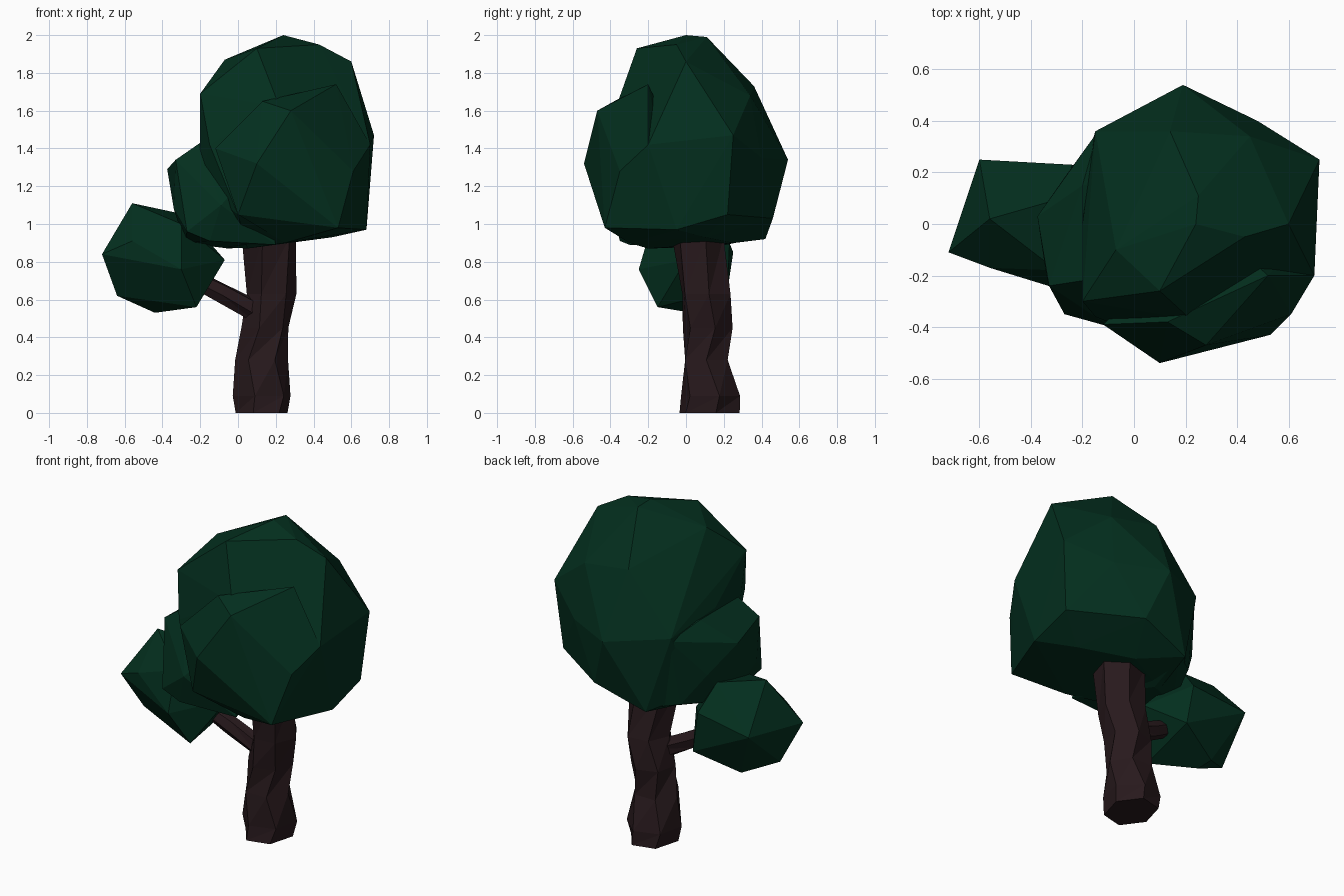
import bpy, bmesh, math
from mathutils import Vector


def material(name, rgb):
    m = bpy.data.materials.new(name)
    m.diffuse_color = (*rgb, 1)
    return m


LEAF = material("dark_green", (0.001, 0.028, 0.013))
BARK = material("dark_brown", (0.021, 0.010, 0.012))


def finish(bm, name, mat):
    bmesh.ops.recalc_face_normals(bm, faces=bm.faces)
    mesh = bpy.data.meshes.new(name)
    bm.to_mesh(mesh)
    bm.free()
    mesh.materials.append(mat)
    ob = bpy.data.objects.new(name, mesh)
    bpy.context.collection.objects.link(ob)
    return ob


def clump(name, points):
    """Faceted leaf mass: convex hull over a few corner points."""
    bm = bmesh.new()
    for p in points:
        bm.verts.new(p)
    res = bmesh.ops.convex_hull(bm, input=bm.verts)
    loose = {v for v in res["geom_interior"] if isinstance(v, bmesh.types.BMVert)}
    bmesh.ops.delete(bm, geom=list(loose), context='VERTS')
    finish(bm, name, LEAF)


def loft(name, rings, sides, axis=Vector((0, 0, 1))):
    """Tapered limb: rings of (centre, radius a, radius b, twist)."""
    bm = bmesh.new()
    if abs(axis.z) == 1:
        u, w = Vector((1, 0, 0)), Vector((0, 1, 0))
    else:
        u = Vector((0, 1, 0)).cross(axis).normalized()
        w = axis.cross(u).normalized()
    loops = []
    for c, ra, rb, twist in rings:
        angles = [math.tau * i / sides + twist for i in range(sides)]
        loops.append([bm.verts.new(Vector(c) + u * ra * math.cos(a) + w * rb * math.sin(a))
                      for a in angles])
    for lo, hi in zip(loops, loops[1:]):
        for i in range(sides):
            j = (i + 1) % sides
            bm.faces.new((lo[i], lo[j], hi[j]))
            bm.faces.new((lo[i], hi[j], hi[i]))
    bm.faces.new(loops[0][::-1])
    bm.faces.new(loops[-1])
    finish(bm, name, BARK)


# Trunk, slightly crooked
loft("trunk", [
    ((0.125, 0.125, 0.00), 0.140, 0.168, 0.2),
    ((0.125, 0.130, 0.09), 0.160, 0.160, 0.3),
    ((0.125, 0.108, 0.28), 0.140, 0.130, 0.0),
    ((0.142, 0.115, 0.45), 0.130, 0.135, 0.3),
    ((0.178, 0.108, 0.63), 0.132, 0.140, 0.1),
    ((0.163, 0.062, 0.93), 0.150, 0.140, 0.3),
    ((0.163, 0.050, 1.10), 0.120, 0.120, 0.3)], 6)

# Side branch
start, end = Vector((0.14, 0.08, 0.515)), Vector((-0.32, 0.02, 0.755))
loft("branch", [(start, 0.06, 0.055, 0.2), (start.lerp(end, 0.5), 0.055, 0.05, 0.4),
                (end, 0.045, 0.04, 0.2)], 6, (end - start).normalized())

# Main crown
clump("crown", [
    (0.24, 0.0, 2.0), (0.25, 0.11, 1.99), (0.43, -0.05, 1.95), (0.6, 0.0, 1.86),
    (-0.07, -0.1, 1.87), (0.10, -0.26, 1.93), (-0.2, -0.30, 1.69), (-0.2, 0.0, 1.45),
    (0.14, 0.36, 1.73), (0.45, 0.34, 1.68), (0.19, 0.54, 1.34), (0.48, 0.40, 1.35),
    (0.72, 0.25, 1.47), (0.70, -0.2, 1.42), (0.68, 0.22, 1.05), (0.68, -0.05, 0.97),
    (0.53, -0.42, 0.98), (0.22, -0.37, 1.62), (-0.15, -0.36, 1.42), (0.0, -0.42, 1.05),
    (-0.15, 0.36, 1.38), (-0.02, 0.42, 0.92), (0.3, 0.46, 1.03), (0.05, -0.2, 0.87),
    (0.25, -0.3, 0.90), (0.5, 0.1, 0.93), (0.2, 0.25, 0.90), (-0.2, -0.2, 1.2),
    (-0.2, 0.2, 1.0), (-0.1, 0.1, 0.88)])

# Front swelling of the crown
clump("front_clump", [
    (0.28, -0.47, 1.60), (0.1, -0.54, 1.32), (0.0, -0.44, 1.05), (0.61, -0.35, 1.28),
    (0.24, -0.46, 1.09), (0.53, -0.43, 0.98), (0.52, -0.2, 1.74), (0.13, -0.38, 1.65),
    (-0.12, -0.39, 1.40), (0.25, -0.3, 0.90), (0.70, -0.2, 1.42), (0.3, 0.0, 1.3),
    (0.68, -0.05, 0.97)])

# Lower left bulge
clump("lower_clump", [
    (-0.375, 0.03, 1.29), (-0.33, -0.24, 1.34), (-0.34, -0.2, 1.08), (-0.27, -0.35, 0.96),
    (-0.28, 0.0, 0.90), (-0.05, 0.12, 0.87), (-0.16, 0.28, 0.95), (-0.27, 0.18, 1.12),
    (-0.09, -0.40, 1.1), (-0.15, -0.35, 0.91), (-0.2, -0.22, 1.43), (-0.2, 0.15, 1.43),
    (-0.14, 0.36, 1.36), (0.1, -0.3, 1.3), (0.1, 0.2, 1.3), (0.2, -0.3, 0.89),
    (0.0, 0.40, 0.93)])

# Small clump on the branch
clump("branch_clump", [
    (-0.56, 0.02, 1.11), (-0.28, 0.1, 1.05), (-0.72, -0.11, 0.84), (-0.6, 0.25, 0.85),
    (-0.24, 0.23, 0.90), (-0.07, 0.0, 0.81), (-0.56, -0.17, 0.91), (-0.3, -0.25, 0.76),
    (-0.22, -0.15, 0.56), (-0.44, 0.03, 0.53), (-0.64, 0.0, 0.62), (-0.20, 0.22, 0.65),
    (-0.46, 0.12, 0.55), (-0.3, -0.18, 1.0)])
